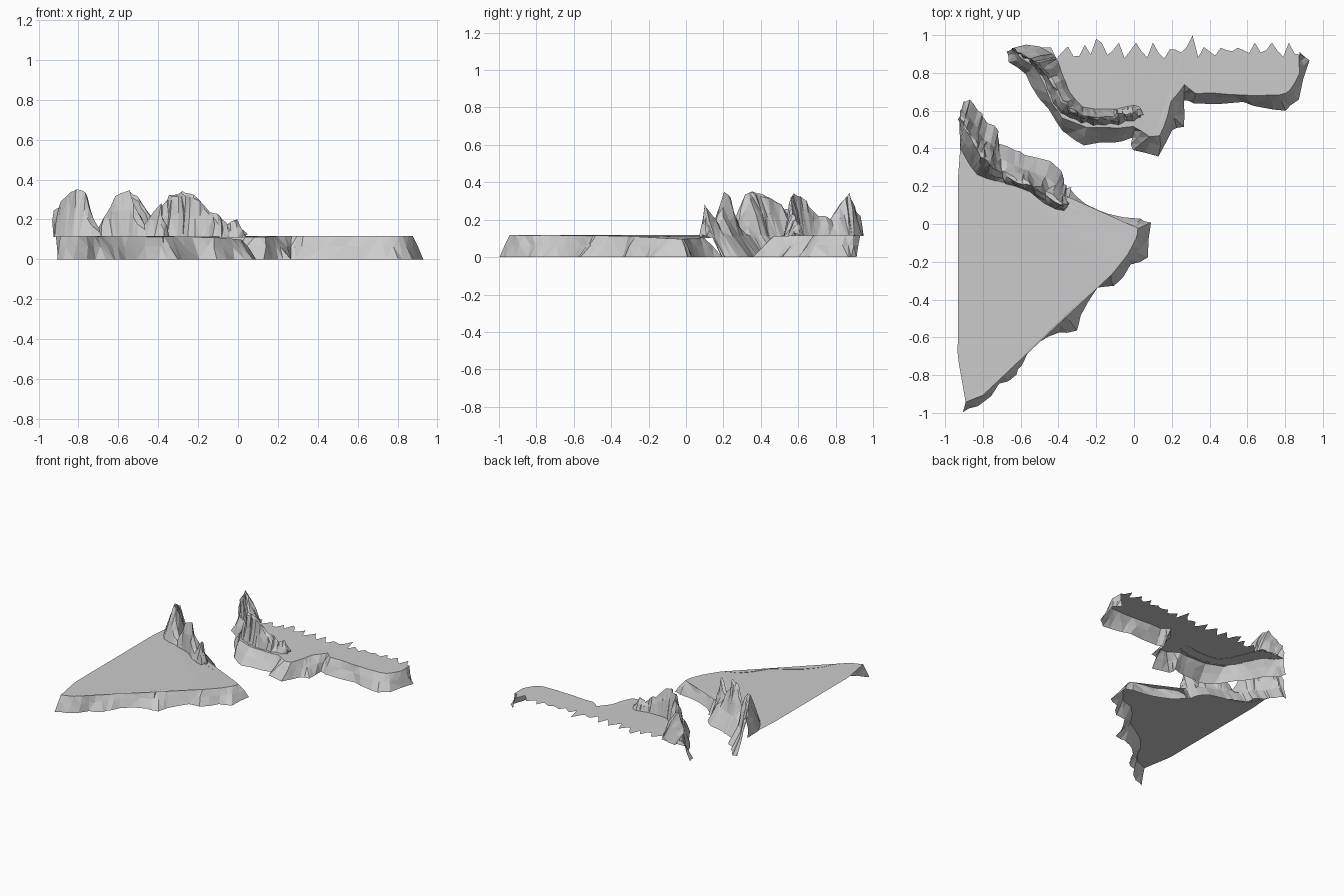
import bpy, bmesh, random
from math import exp
from mathutils import Vector

if "Cube" in bpy.data.objects:
    bpy.data.objects.remove(bpy.data.objects["Cube"])

random.seed(7)


def ground(x, y):
    # plateau height, with a slight dip between the two landforms
    return 0.117 - 0.022 * exp(-(x * x + (y - 0.08) ** 2) / 0.12)


def jit(a):
    return random.uniform(-a, a)


def resample(rows, k):
    # k interpolated rows per segment
    out = []
    for a, b in zip(rows, rows[1:]):
        for i in range(k):
            t = i / k
            out.append([p + (q - p) * t for p, q in zip(a, b)])
    return out + [list(rows[-1])]


def finish(name, bm):
    bm.normal_update()
    if sum(f.normal.z * f.calc_area() for f in bm.faces) < 0:
        bmesh.ops.reverse_faces(bm, faces=bm.faces[:])
    me = bpy.data.meshes.new(name)
    bm.to_mesh(me)
    bm.free()
    ob = bpy.data.objects.new(name, me)
    bpy.context.collection.objects.link(ob)


def loft(name, sections):
    bm = bmesh.new()
    grid = [[bm.verts.new(p) for p in s] for s in sections]
    for a, b in zip(grid, grid[1:]):
        for i in range(len(a) - 1):
            bm.faces.new((a[i], b[i], b[i + 1], a[i + 1]))
    bmesh.ops.triangulate(bm, faces=bm.faces[:])
    finish(name, bm)


def sheet(name, outline):
    bm = bmesh.new()
    f = bm.faces.new([bm.verts.new((x, y, ground(x, y))) for x, y in outline])
    bmesh.ops.triangulate(bm, faces=[f], ngon_method='EAR_CLIP')
    finish(name, bm)


def cliff(name, pairs):
    # rows: foot x, y and lip x, y; returns the lip line
    secs = []
    for bx, by, tx, ty in resample(pairs, 2):
        tx, ty = tx + jit(.004), ty + jit(.004)
        foot = Vector((bx + jit(.008), by + jit(.008), 0))
        lip = Vector((tx, ty, ground(tx, ty)))
        mid = foot.lerp(lip, .55) + Vector((jit(.008), jit(.008), 0))
        secs.append([foot, mid, lip])
    loft(name, secs)
    return [(s[2].x, s[2].y) for s in secs]


def ridge(name, rows, from_floor):
    # rows: outer foot x, y; crest x, y, z; inner foot x, y
    secs = []
    for ox, oy, cx, cy, cz, ix, iy in resample(rows, 3):
        crest = Vector((cx + jit(.006), cy + jit(.006), cz + jit(.008)))
        inner = Vector((ix, iy, ground(ix, iy) - .004))
        outer = Vector((ox + jit(.01), oy + jit(.01), 0))
        sec = []
        if from_floor:
            sec.append(outer.copy())
            outer = outer.lerp(crest, .5)
        outer.z = ground(ox, oy) - .004
        sec.append(outer)
        for base, t, h in ((outer, .4, .5), (outer, .75, .92)):
            p = base.lerp(crest, t)
            p.z = base.z + (crest.z - base.z) * h
            sec.append(p + Vector((jit(.009), jit(.009), jit(.008))))
        sec.append(crest)
        p = inner.lerp(crest, .5)
        p.z = inner.z + (crest.z - inner.z) * .6
        sec += [p + Vector((jit(.009), jit(.009), 0)), inner]
        secs.append(sec)
    loft(name, secs)


# West landform: cliff band
west_lip = cliff("west_cliff", [
    (-.91, -.99, -.89, -.94), (-.82, -.96, -.80, -.91), (-.71, -.85, -.72, -.82),
    (-.62, -.80, -.68, -.73), (-.60, -.74, -.61, -.65), (-.51, -.63, -.55, -.60),
    (-.40, -.57, -.38, -.50), (-.30, -.57, -.36, -.46), (-.29, -.48, -.31, -.39),
    (-.20, -.34, -.23, -.31), (-.10, -.33, -.12, -.27), (-.01, -.22, -.03, -.16),
    (.08, -.17, .01, -.08), (.09, 0, .02, -.02), (.03, .02, 0, -.01),
    (-.13, .05, -.18, .02), (-.26, .10, -.31, .08), (-.34, .19, -.36, .09)])

# West landform: three-peaked rock ridge rising straight from the floor
west_ridge = [
    (-.34, .19, -.36, .09, .12, -.37, .07), (-.37, .22, -.39, .10, .28, -.42, .08),
    (-.39, .30, -.47, .15, .17, -.48, .11), (-.57, .37, -.55, .20, .34, -.55, .17),
    (-.60, .38, -.61, .22, .32, -.63, .20), (-.71, .43, -.70, .26, .15, -.71, .22),
    (-.72, .50, -.77, .32, .33, -.78, .24), (-.78, .54, -.81, .36, .355, -.83, .26),
    (-.81, .59, -.85, .43, .33, -.87, .31), (-.86, .65, -.90, .52, .26, -.92, .40),
    (-.91, .65, -.92, .57, .25, -.925, .55)]
ridge("west_ridge", west_ridge, True)

# West landform: flat top with a ragged open edge
ragged = [(-.90 - random.choice((0, .01, .03)) + jit(.004), .32 - i * .042) for i in range(30)]
sheet("west_plateau", west_lip + [r[5:7] for r in west_ridge[1:-1]] + ragged)

# East landform: cliff band
east_lip = cliff("east_cliff", [
    (.88, .91, .875, .90), (.93, .86, .88, .80), (.87, .66, .83, .71),
    (.80, .60, .77, .68), (.69, .62, .66, .68), (.58, .64, .50, .69),
    (.32, .64, .33, .69), (.26, .65, .27, .74), (.26, .51, .20, .65),
    (.20, .50, .18, .57), (.13, .35, .14, .47), (-.01, .39, .08, .46),
    (-.01, .46, 0, .52), (-.10, .43, -.08, .51), (-.26, .42, -.25, .51),
    (-.36, .47, -.38, .56), (-.41, .53, -.43, .63), (-.50, .67, -.48, .75),
    (-.57, .79, -.53, .84), (-.66, .86, -.60, .88), (-.67, .92, -.64, .93)])

# East landform: winding rock ridge standing on the plateau rim
ridge("east_ridge", [
    (.04, .58, .04, .59, .12, .04, .62), (0, .55, 0, .59, .20, 0, .63),
    (-.05, .54, -.05, .58, .18, -.05, .62), (-.09, .53, -.09, .58, .215, -.09, .61),
    (-.14, .53, -.14, .57, .23, -.14, .61), (-.22, .53, -.22, .57, .33, -.21, .61),
    (-.29, .54, -.28, .58, .34, -.27, .62), (-.36, .57, -.34, .62, .32, -.31, .66),
    (-.42, .64, -.39, .68, .24, -.34, .70), (-.47, .75, -.44, .78, .20, -.38, .80),
    (-.52, .83, -.49, .84, .30, -.40, .86), (-.56, .87, -.55, .87, .34, -.43, .90),
    (-.60, .89, -.60, .90, .27, -.50, .94), (-.64, .92, -.64, .93, .22, -.57, .95)], False)

# East landform: flat top with a spiky open back edge
spikes = []
for i in range(44):
    x = -.44 + i * .03
    y = (.95 if i % 3 == 0 else .90) + jit(.025)
    y = {8: .98, 25: 1.0}.get(i, min(y, .96))
    spikes.append((x, y))
sheet("east_plateau", east_lip + spikes)
